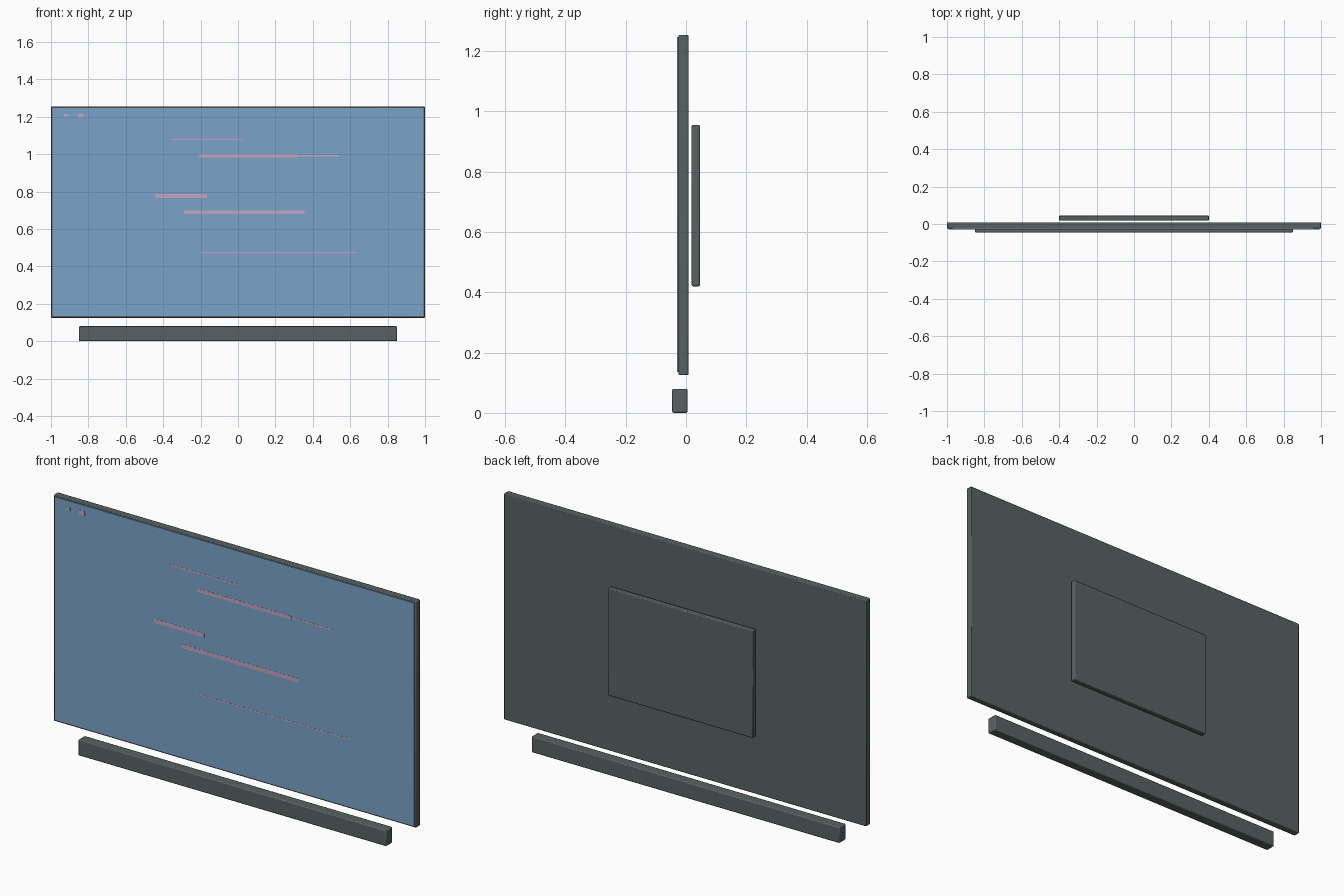
import bpy

if "Cube" in bpy.data.objects:
    bpy.data.objects.remove(bpy.data.objects["Cube"])


def material(name, rgb):
    m = bpy.data.materials.new(name)
    m.diffuse_color = (*rgb, 1.0)
    m.use_nodes = True
    m.node_tree.nodes["Principled BSDF"].inputs["Base Color"].default_value = m.diffuse_color
    return m


GREY = material("dark grey casing", (0.102, 0.12, 0.12))
BLUE = material("screen blue", (0.195, 0.371, 0.578))
PINK = material("pale pink", (0.55, 0.37, 0.55))


def box(name, x, y, z, mat, bevel=0.0):
    """Box from (min, max) ranges, with an optional small edge bevel."""
    bpy.ops.mesh.primitive_cube_add(size=1, location=[sum(r) / 2 for r in (x, y, z)])
    ob = bpy.context.object
    ob.name = name
    ob.scale = [r[1] - r[0] for r in (x, y, z)]
    bpy.ops.object.transform_apply(location=False, rotation=False, scale=True)
    ob.data.materials.append(mat)
    if bevel:
        mod = ob.modifiers.new("edge", "BEVEL")
        mod.width = bevel
        mod.segments = 2
        bpy.ops.object.shade_smooth_by_angle()
    return ob


# Television casing, rear housing and sound bar
box("casing", (-1, 1), (-0.025, 0.008), (0.125, 1.254), GREY, 0.004)
box("rear_panel", (-0.4, 0.4), (0.019, 0.046), (0.42, 0.955), GREY, 0.004)
box("sound_bar", (-0.85, 0.85), (-0.046, 0.005), (0, 0.08), GREY, 0.005)

# Screen plate on the front
box("screen", (-0.993, 0.993), (-0.030, -0.024), (0.135, 1.247), BLUE)

# Pink marks on the screen: x start, x end, z centre, height
marks = [(-0.355, 0.025, 1.078, 0.007), (-0.205, 0.315, 0.992, 0.018),
         (0.315, 0.54, 0.992, 0.007), (-0.44, -0.165, 0.776, 0.02),
         (-0.29, 0.355, 0.69, 0.02), (-0.2, 0.64, 0.473, 0.005),
         (-0.93, -0.905, 1.207, 0.014), (-0.855, -0.825, 1.207, 0.022)]
for i, (x0, x1, z, h) in enumerate(marks):
    box(f"screen_mark_{i + 1}", (x0, x1), (-0.0306, -0.0296), (z - h / 2, z + h / 2), PINK)
